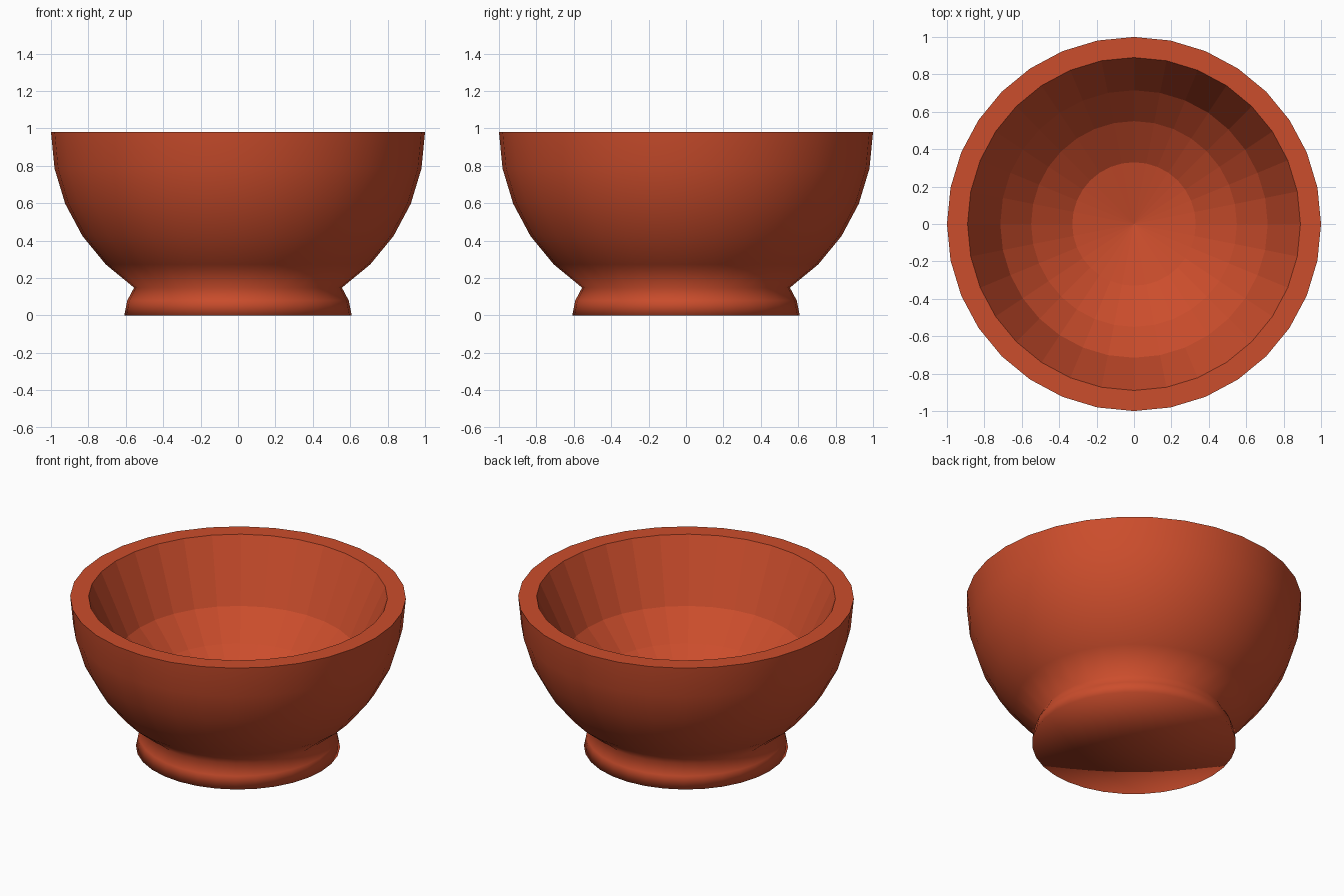
import bpy
import bmesh
from math import cos, sin, pi, radians

SIDES = 32
RIM_Z = 0.98

cube = bpy.data.objects.get("Cube")
if cube:
    bpy.data.objects.remove(cube, do_unlink=True)

# Terracotta clay
clay = bpy.data.materials.new("terracotta")
clay.use_nodes = True
colour = (0.60, 0.074, 0.025, 1.0)
clay.diffuse_color = colour
shader = next(n for n in clay.node_tree.nodes if n.type == 'BSDF_PRINCIPLED')
shader.inputs["Base Color"].default_value = colour
shader.inputs["Roughness"].default_value = 0.8

# Flared foot, then a spherical outer wall up to the rim
outer = [(0, 0), (0.608, 0), (0.592, 0.08)]
for step in range(5, -1, -1):
    a = radians(11.25 * step)
    outer.append((cos(a), RIM_Z - sin(a)))

# Hollow inside: a steep wall, then a rounded floor
inner = [(0.89, RIM_Z), (0.715, 0.59), (0.55, 0.42), (0.33, 0.28), (0, 0.21)]

bm = bmesh.new()


def make_ring(r, z):
    """A ring of vertices, or a single one on the axis."""
    if r == 0:
        return [bm.verts.new((0, 0, z))]
    angles = [2 * pi * i / SIDES for i in range(SIDES)]
    return [bm.verts.new((r * cos(a), r * sin(a), z)) for a in angles]


def bridge(low, high, smooth):
    """Join two neighbouring rings with quads, or triangles at a pole."""
    for i in range(SIDES):
        j = (i + 1) % SIDES
        corners = []
        for ring, k in ((low, i), (low, j), (high, j), (high, i)):
            v = ring[k % len(ring)]
            if v not in corners:
                corners.append(v)
        bm.faces.new(corners).smooth = smooth


rings = [make_ring(r, z) for r, z in outer + inner]
rim = len(outer) - 1
for n in range(len(rings) - 1):
    # The outside is smooth, the rim and hollow are faceted
    bridge(rings[n], rings[n + 1], n < rim)

# Crisp edges on both sides of the rim
for n in (rim, rim + 1):
    edge_verts = set(rings[n])
    for e in bm.edges:
        if all(v in edge_verts for v in e.verts):
            e.smooth = False

bmesh.ops.recalc_face_normals(bm, faces=bm.faces)
mesh = bpy.data.meshes.new("footed_bowl")
bm.to_mesh(mesh)
bm.free()
mesh.materials.append(clay)
bowl = bpy.data.objects.new("footed_bowl", mesh)
bpy.context.collection.objects.link(bowl)
